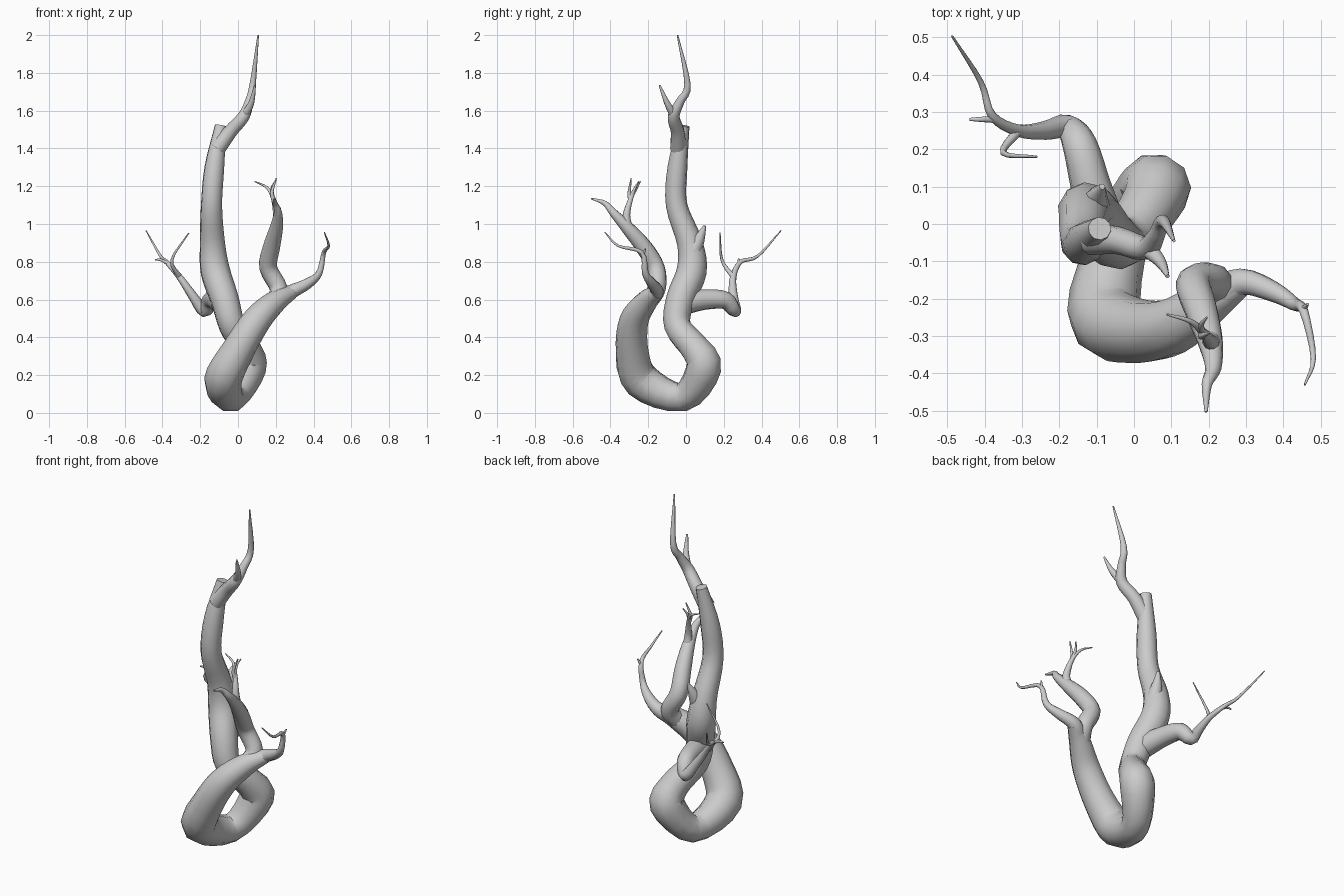
import bpy, bmesh, math
from mathutils import Vector

SIDES = 10


def spline(pts, steps):
    """Catmull-Rom through (x, y, z, radius) points."""
    p = [Vector(q) for q in pts]
    p = [p[0] * 2 - p[1]] + p + [p[-1] * 2 - p[-2]]
    out = []
    for i in range(1, len(p) - 2):
        a, b, c, d = p[i - 1:i + 3]
        for s in range(steps):
            t = s / steps
            out.append(0.5 * (2 * b + (c - a) * t + (2 * a - 5 * b + 4 * c - d) * t * t
                              + (3 * b - a - 3 * c + d) * t ** 3))
    out.append(p[-2])
    return out


def limb(name, pts, steps=4):
    """Tapered tube along a path, with capped ends."""
    path = spline(pts, steps)
    pos = [q.to_3d() for q in path]
    bm = bmesh.new()
    rings, side, last = [], None, None
    for i, c in enumerate(pos):
        tan = (pos[min(i + 1, len(pos) - 1)] - pos[max(i - 1, 0)]).normalized()
        if side is None:
            side = tan.orthogonal().normalized()
        else:
            side = last.rotation_difference(tan) @ side
        last = tan
        up = tan.cross(side)
        r = max(path[i].w, 0.003)
        rings.append([bm.verts.new(c + r * (math.cos(a) * side + math.sin(a) * up))
                      for a in (2 * math.pi * k / SIDES for k in range(SIDES))])
    for r0, r1 in zip(rings, rings[1:]):
        for k in range(SIDES):
            j = (k + 1) % SIDES
            bm.faces.new((r0[k], r0[j], r1[j], r1[k]))
    bm.faces.new(rings[0][::-1])
    bm.faces.new(rings[-1])
    me = bpy.data.meshes.new(name)
    bm.to_mesh(me)
    bm.free()
    ob = bpy.data.objects.new(name, me)
    bpy.context.collection.objects.link(ob)
    bpy.ops.object.select_all(action='DESELECT')
    ob.select_set(True)
    bpy.context.view_layer.objects.active = ob
    bpy.ops.object.shade_smooth_by_angle(angle=math.radians(50))


# Main trunk: front limb, down through the base, up to the blunt top
limb("trunk", [
    (.29, -.155, .64, .035), (.2, -.21, .59, .06), (.1, -.275, .49, .077),
    (0, -.285, .33, .088), (-.08, -.235, .17, .1), (-.03, -.02, .082, .078),
    (.055, .095, .24, .095), (.04, .045, .345, .08), (-.03, -.045, .46, .072),
    (-.07, -.03, .6, .076), (-.12, .03, .75, .08), (-.135, .02, .9, .068),
    (-.14, -.05, 1.1, .057), (-.125, -.045, 1.3, .053), (-.092, -.012, 1.52, .031)])

# Knot stub on the trunk
limb("knot_stub", [(-.11, .03, .84, .05), (-.1, .07, .92, .03), (-.085, .1, .99, .008)])

# Crown shoot and its fork
limb("crown_shoot", [
    (-.11, -.04, 1.4, .045), (-.04, -.045, 1.49, .037), (.03, -.065, 1.57, .032),
    (.06, -.03, 1.65, .023), (.078, .008, 1.74, .017), (.107, -.045, 2.0, .004)])
limb("crown_twig", [(.03, -.06, 1.57, .025), (.07, -.1, 1.64, .016), (.09, -.14, 1.735, .005)])

# Back left branch and twigs
limb("back_branch", [
    (-.08, -.02, .58, .065), (-.115, .1, .6, .055), (-.145, .21, .595, .047),
    (-.18, .26, .54, .034), (-.24, .25, .62, .025), (-.31, .25, .72, .017),
    (-.38, .29, .8, .012), (-.41, .38, .83, .008), (-.487, .503, .965, .003)])
limb("back_twig_1", [(-.31, .25, .72, .014), (-.35, .19, .81, .008), (-.26, .18, .953, .003)])
limb("back_twig_2", [(-.37, .28, .79, .01), (-.41, .28, .81, .007), (-.44, .28, .81, .004)])

# Right branch and twig
limb("right_branch", [
    (.23, -.19, .61, .05), (.29, -.155, .645, .037), (.37, -.18, .685, .028),
    (.43, -.215, .74, .018), (.455, -.235, .85, .012), (.48, -.36, .885, .007),
    (.457, -.43, .957, .003)])
limb("right_twig", [(.45, -.23, .83, .01), (.465, -.215, .87, .004)])

# Front branch and twigs
limb("front_branch", [
    (.2, -.2, .59, .05), (.215, -.155, .66, .048), (.16, -.16, .77, .048),
    (.178, -.225, .88, .045), (.203, -.31, .98, .035), (.212, -.385, 1.06, .022),
    (.195, -.43, 1.11, .014), (.193, -.503, 1.135, .004)])
limb("front_twig_1", [
    (.205, -.31, .98, .028), (.205, -.315, 1.05, .02), (.185, -.29, 1.14, .012),
    (.15, -.26, 1.195, .007), (.088, -.242, 1.225, .003)])
limb("front_twig_2", [(.19, -.295, 1.12, .012), (.18, -.3, 1.17, .009), (.203, -.29, 1.242, .003)])
limb("front_twig_3", [(.185, -.295, 1.14, .01), (.18, -.27, 1.19, .007), (.195, -.25, 1.225, .003)])
